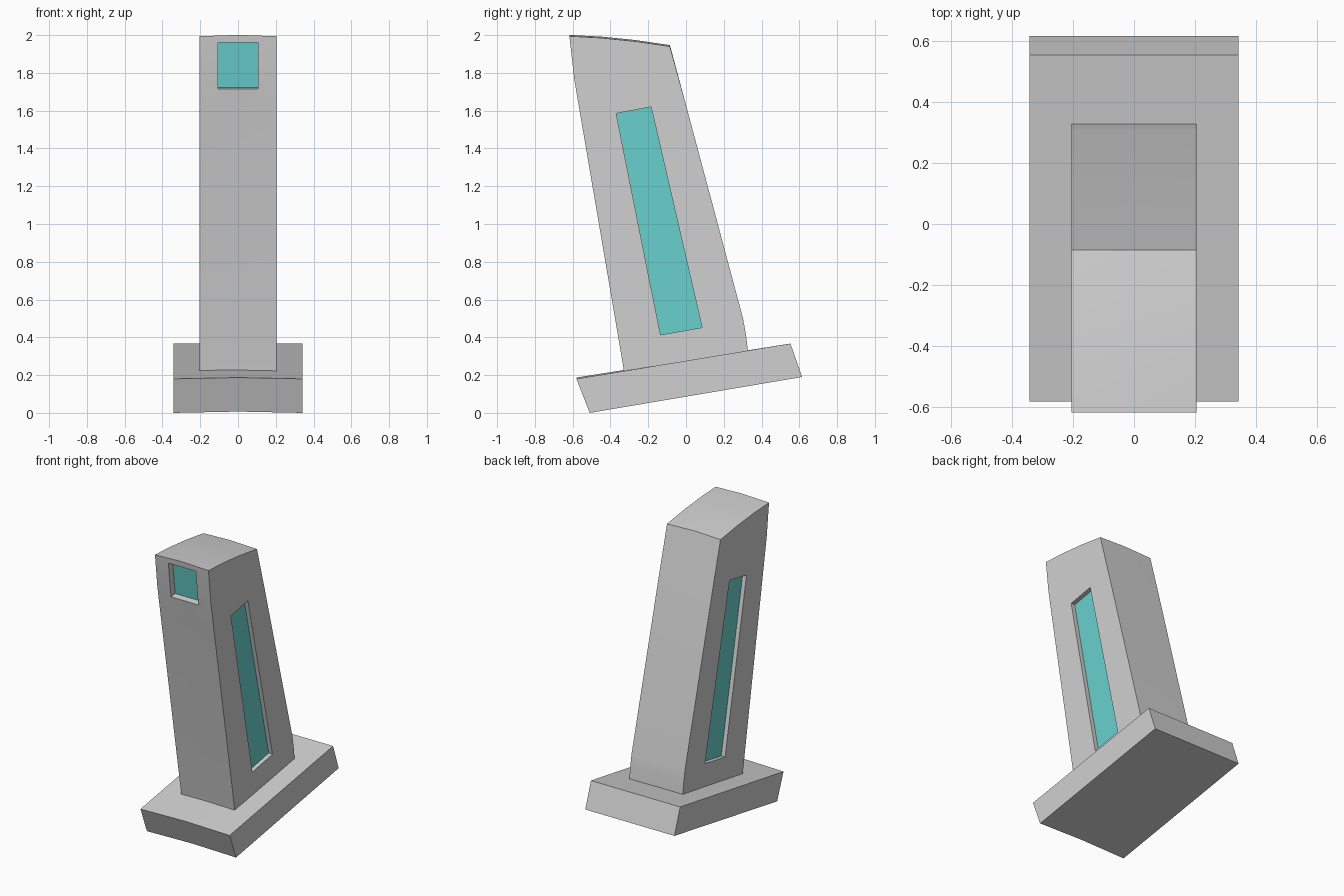
import bpy
import bmesh

if "Cube" in bpy.data.objects:
    bpy.data.objects.remove(bpy.data.objects["Cube"], do_unlink=True)


def material(name, rgb):
    m = bpy.data.materials.new(name)
    m.use_nodes = True
    colour = (*rgb, 1)
    m.diffuse_color = colour
    m.node_tree.nodes["Principled BSDF"].inputs["Base Color"].default_value = colour
    return m


grey = material("light grey", (0.63, 0.63, 0.63))
teal = material("teal", (0.14, 0.64, 0.62))


def extrude(name, profile, stations, mat):
    """Sweep a (y, z) side profile along x; a station is (x, lift of the front edge)."""
    bm = bmesh.new()
    rings = [[bm.verts.new((x, y, z + (lift if y < 0 else 0))) for y, z in profile]
             for x, lift in stations]
    n = len(profile)
    for a, b in zip(rings, rings[1:]):
        for i in range(n):
            j = (i + 1) % n
            bm.faces.new((a[i], a[j], b[j], b[i]))
    bm.faces.new(rings[0])
    bm.faces.new(rings[-1])
    bmesh.ops.recalc_face_normals(bm, faces=bm.faces)
    mesh = bpy.data.meshes.new(name)
    bm.to_mesh(mesh)
    bm.free()
    mesh.materials.append(mat)
    obj = bpy.data.objects.new(name, mesh)
    bpy.context.collection.objects.link(obj)
    return obj


def bowed(half):
    return [(-half, 0), (0, 0.007), (half, 0)]


def select(obj):
    bpy.ops.object.select_all(action='DESELECT')
    obj.select_set(True)
    bpy.context.view_layer.objects.active = obj


# Tilted base slab
base = extrude("base", [(-0.58, 0.18), (-0.51, 0.0), (0.615, 0.19), (0.553, 0.367)],
               bowed(0.342), grey)

# Leaning tower with a gently curved top
tower = extrude("tower", [
    (-0.327, 0.20), (-0.333, 0.25), (-0.56, 1.58), (-0.592, 1.77), (-0.617, 1.994),
    (-0.45, 1.985), (-0.27, 1.967), (-0.085, 1.94),
    (0.0, 1.63), (0.302, 0.50), (0.318, 0.41), (0.33, 0.31)], bowed(0.205), grey)

# Window recesses
side_window = [(-0.37, 1.585), (-0.185, 1.62), (0.085, 0.452), (-0.135, 0.413)]
front_window = [(-0.685, 1.70), (-0.535, 1.722), (-0.565, 1.967), (-0.715, 1.947)]
cutters = [extrude("front_cutter", front_window, [(-0.105, 0), (0.105, 0)], grey)]
for s in (-1, 1):
    cutters.append(extrude("side_cutter", side_window, [(s * 0.172, 0), (s * 0.26, 0)], grey))
select(tower)
for cutter in cutters:
    cutter.hide_render = True
    mod = tower.modifiers.new("recess", 'BOOLEAN')
    mod.operation = 'DIFFERENCE'
    mod.solver = 'EXACT'
    mod.object = cutter
    bpy.ops.object.modifier_apply(modifier=mod.name)
    bpy.data.objects.remove(cutter, do_unlink=True)

# Teal panes on the recess floors
for s, side in ((-1, "right"), (1, "left")):
    extrude(side + "_window", side_window, [(s * 0.171, 0), (s * 0.176, 0)], teal)
(y0, z0), (y1, z1) = front_window[1:3]
extrude("front_window", [(y0 - 0.004, z0), (y0 + 0.002, z0), (y1 + 0.002, z1), (y1 - 0.004, z1)],
        [(-0.105, 0), (0.105, 0)], teal)

# Soft shading across the slight bends
for obj in (base, tower):
    select(obj)
    bpy.ops.object.shade_smooth_by_angle()
